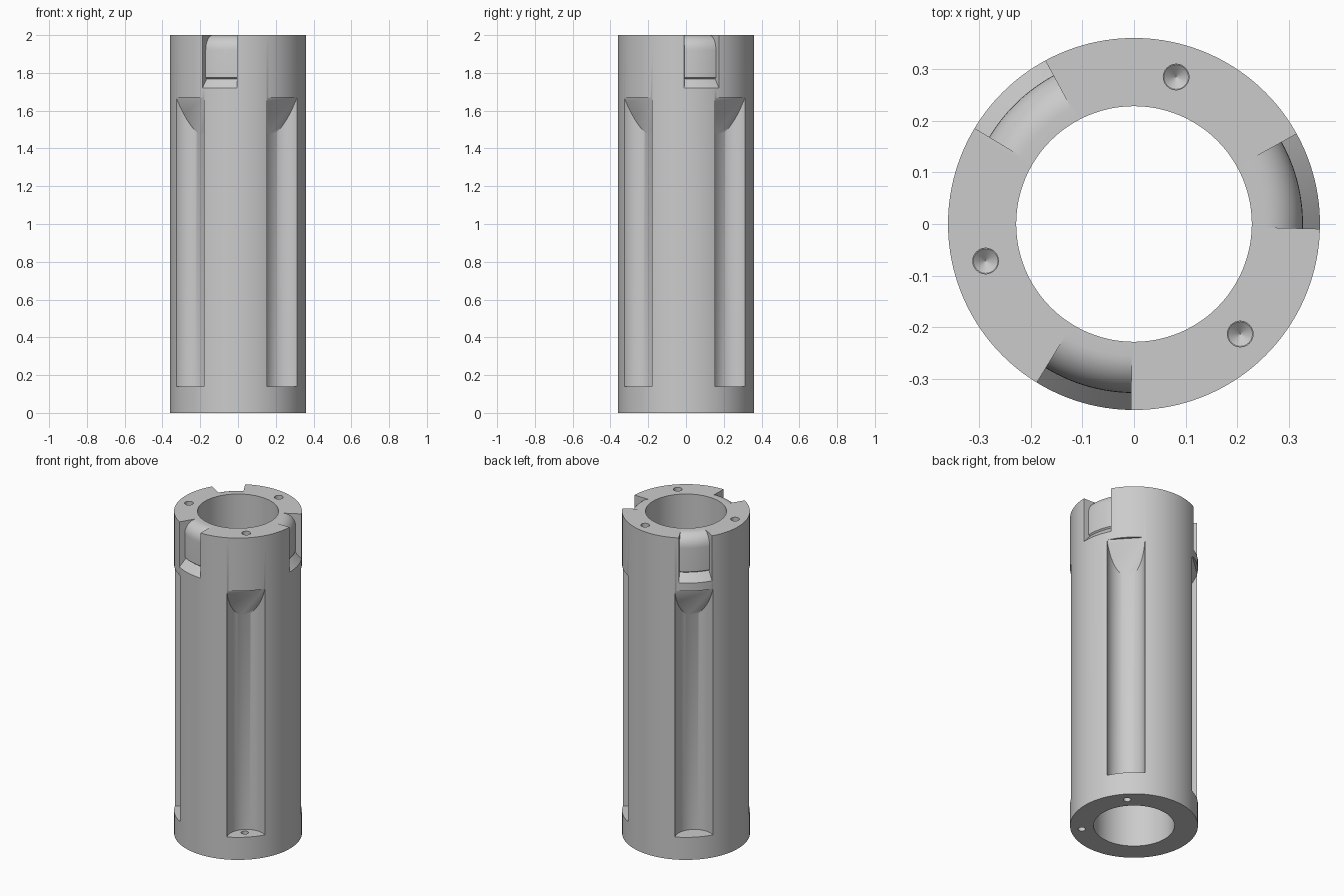
import bpy, bmesh
from math import radians, cos, sin, pi
from mathutils import Matrix, Vector

if "Cube" in bpy.data.objects:
    bpy.data.objects.remove(bpy.data.objects["Cube"], do_unlink=True)

OUTER, INNER, HEIGHT = 0.36, 0.228, 2.0

grey = bpy.data.materials.new("plain_grey")
grey.use_nodes = True
COLOUR = (0.6, 0.6, 0.6, 1)
grey.diffuse_color = COLOUR
grey.node_tree.nodes["Principled BSDF"].inputs["Base Color"].default_value = COLOUR


def make_object(name, bm):
    bmesh.ops.recalc_face_normals(bm, faces=bm.faces)
    mesh = bpy.data.meshes.new(name)
    bm.to_mesh(mesh)
    bm.free()
    mesh.materials.append(grey)
    obj = bpy.data.objects.new(name, mesh)
    bpy.context.collection.objects.link(obj)
    return obj


def revolve(name, profile, start, sweep, steps):
    """Sweep a closed (radius, height) profile around z; angles in degrees."""
    bm = bmesh.new()
    full = sweep == 360
    rings = []
    for i in range(steps if full else steps + 1):
        a = radians(start + sweep * i / steps)
        rings.append([bm.verts.new((r * cos(a), r * sin(a), z)) for r, z in profile])
    n = len(profile)
    for i in range(steps):
        a, b = rings[i], rings[(i + 1) % len(rings)]
        for j in range(n):
            k = (j + 1) % n
            bm.faces.new((a[j], b[j], b[k], a[k]))
    if not full:
        bm.faces.new(rings[0])
        bm.faces.new(rings[-1])
    return make_object(name, bm)


def post(name, angle, distance, r_low, r_high, low, high, slope=None, sides=48):
    """Upright cylinder or cone set at an angle, optionally trimmed by a plane."""
    bm = bmesh.new()
    bmesh.ops.create_cone(bm, cap_ends=True, segments=sides, radius1=r_low,
                          radius2=r_high, depth=high - low,
                          matrix=Matrix.Translation((distance, 0, (low + high) / 2)))
    if slope:
        point, normal = slope
        cut = bmesh.ops.bisect_plane(bm, geom=bm.verts[:] + bm.edges[:] + bm.faces[:],
                                     plane_co=point, plane_no=normal, clear_inner=True)
        edges = [e for e in cut["geom_cut"] if isinstance(e, bmesh.types.BMEdge)]
        bmesh.ops.holes_fill(bm, edges=edges)
    bm.transform(Matrix.Rotation(radians(angle), 4, "Z"))
    return make_object(name, bm)


# Hollow tube body
body = revolve("tube_body", [(INNER, 0), (OUTER, 0), (OUTER, HEIGHT), (INNER, HEIGHT)],
               0, 360, 160)
cutters = []

# Long side grooves with sloped upper ends, each with a hole through its floor
slope = (Vector((0.26, 0, 1.48)), Vector((0.19, 0, -0.085)))
for i in range(4):
    angle = -47.5 + 90 * i
    cutters.append(post("groove_cutter", angle, 0.367, 0.11, 0.11, 0.14, 1.67, slope, 64))
    cutters.append(post("floor_hole_cutter", angle, 0.297, 0.021, 0.021, -0.1, 0.2, sides=24))

# Rounded notches in the upper rim, with a sloped sill
notch = [(0.255 + 0.072 * sin(t * pi / 20), 1.92 + 0.08 * cos(t * pi / 20)) for t in range(11)]
notch += [(0.327, 1.775), (0.318, 1.768), (0.36, 1.72), (0.40, 1.674), (0.40, 2.1), (0.255, 2.1)]
for i in range(3):
    cutters.append(revolve("notch_cutter", notch, -1.5 + 120 * i, 30.5, 14))

# Drilled holes with conical ends in the upper rim
for i in range(3):
    angle = 74 + 120 * i
    cutters.append(post("rim_hole_cutter", angle, 0.296, 0.025, 0.025, 1.86, 2.1, sides=24))
    cutters.append(post("rim_hole_tip_cutter", angle, 0.296, 0.0005, 0.025, 1.84, 1.861, sides=24))

# Carve every cutter out of the body
bpy.ops.object.select_all(action="DESELECT")
body.select_set(True)
bpy.context.view_layer.objects.active = body
for cutter in cutters:
    cutter.hide_render = True
    mod = body.modifiers.new("carve", "BOOLEAN")
    mod.operation = "DIFFERENCE"
    mod.solver = "EXACT"
    mod.object = cutter
    bpy.ops.object.modifier_apply(modifier=mod.name)
    bpy.data.objects.remove(cutter, do_unlink=True)

bpy.ops.object.shade_smooth_by_angle(angle=radians(30))
